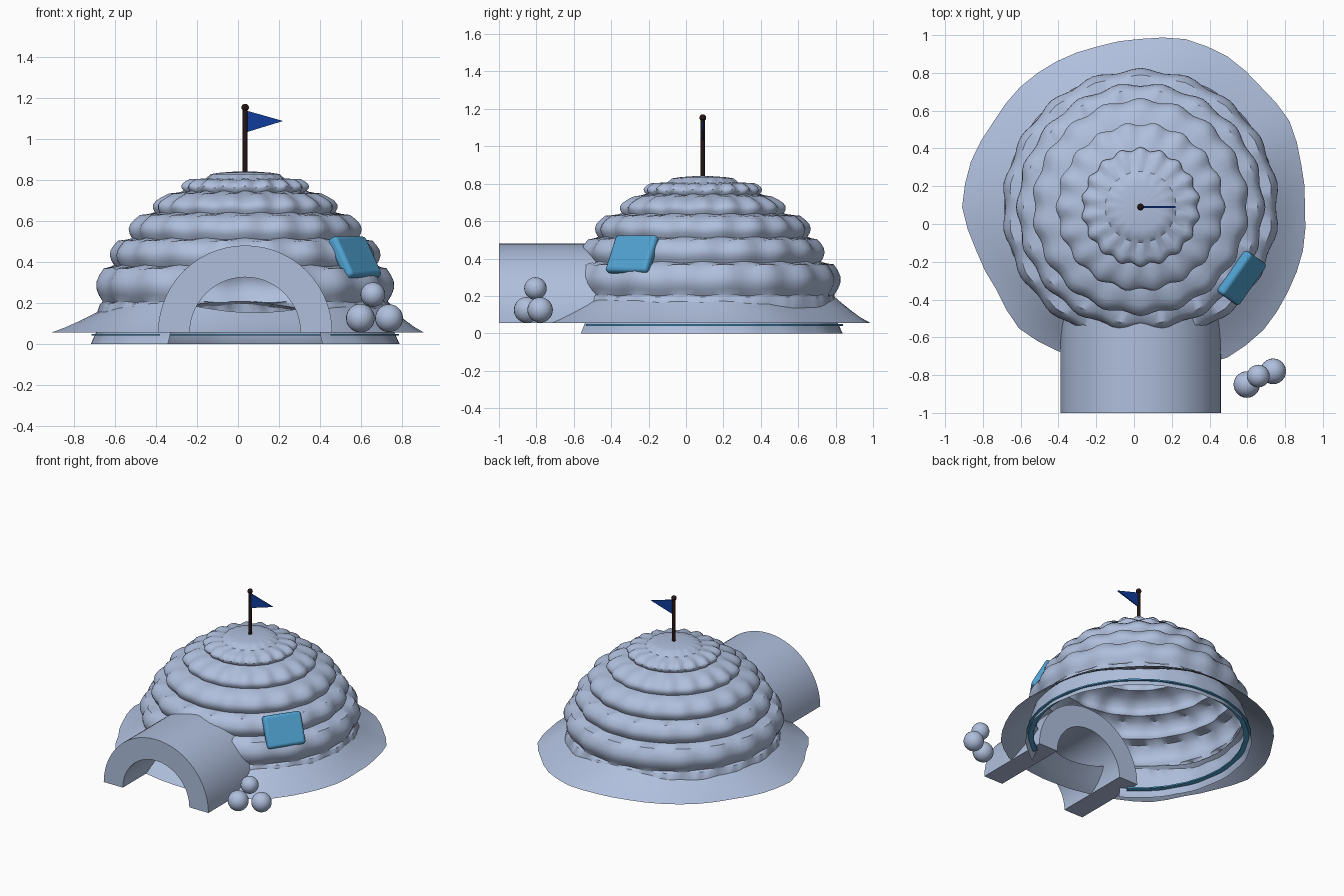
import bpy, bmesh, math
from mathutils import Vector

cube = bpy.data.objects.get("Cube")
if cube:
    bpy.data.objects.remove(cube, do_unlink=True)

CX, CY = 0.035, 0.09      # dome axis
BASE_Z = 0.055            # level of the snow bank's edge


def material(name, rgb):
    m = bpy.data.materials.new(name)
    m.use_nodes = True
    m.diffuse_color = (*rgb, 1)
    m.node_tree.nodes["Principled BSDF"].inputs["Base Color"].default_value = (*rgb, 1)
    return m


snow = material("snow", (0.43, 0.52, 0.72))
ice = material("ice_blue", (0.08, 0.36, 0.64))
wood = material("dark_wood", (0.018, 0.007, 0.007))
cloth = material("flag_blue", (0.005, 0.045, 0.33))


def finish(obj, name, mat, angle=None):
    obj.name = name
    obj.data.materials.clear()
    obj.data.materials.append(mat)
    if angle:
        bpy.ops.object.select_all(action='DESELECT')
        obj.select_set(True)
        bpy.context.view_layer.objects.active = obj
        bpy.ops.object.shade_smooth_by_angle(angle=math.radians(angle))
    return obj


def from_bmesh(bm, name, mat, angle=None):
    mesh = bpy.data.meshes.new(name)
    bm.to_mesh(mesh)
    bm.free()
    obj = bpy.data.objects.new(name, mesh)
    bpy.context.collection.objects.link(obj)
    return finish(obj, name, mat, angle)


def bridge(bm, rows, loop=False):
    """Skin consecutive closed rows of vertices with quads."""
    pairs = list(zip(rows, rows[1:])) + ([(rows[-1], rows[0])] if loop else [])
    for a, b in pairs:
        n = len(a)
        for i in range(n):
            j = (i + 1) % n
            bm.faces.new((a[i], a[j], b[j], b[i]))


def ring(bm, count, point):
    return [bm.verts.new(point(2 * math.pi * i / count)) for i in range(count)]


def ball(name, pos, r, mat):
    bpy.ops.mesh.primitive_uv_sphere_add(segments=24, ring_count=14, radius=r, location=pos)
    finish(bpy.context.object, name, mat, 60)


# Dome: stacked courses of bulging, lobed snow blocks
SEGS, LOBES = 108, 18
profile = [(0.75, 0, 0), (0.725, BASE_Z, 0), (0.73, 0.12, 0), (0.705, 0.195, 0)]
courses = [  # bottom z, top z, bottom radius, top radius, bulge
    (0.205, 0.365, 0.695, 0.690, 0.035),
    (0.380, 0.500, 0.630, 0.610, 0.030),
    (0.512, 0.625, 0.550, 0.510, 0.035),
    (0.638, 0.730, 0.430, 0.360, 0.040),
    (0.742, 0.800, 0.295, 0.265, 0.025),
]
for k, (z0, z1, r0, r1, bulge) in enumerate(courses):
    for s in range(6):
        t = s / 5
        profile.append((r0 + (r1 - r0) * t + bulge * math.sin(math.pi * t),
                        z0 + (z1 - z0) * t, k + 1))
profile += [(0.19, 0.806, 0), (0.165, 0.828, 0), (0.12, 0.835, 0), (0.05, 0.84, 0)]

bm = bmesh.new()
rows = []
for r, z, k in profile:
    amp = 0.01 if k else 0.003

    def dome_point(a, r=r, z=z, k=k, amp=amp):
        lobe = math.cos(LOBES * a + k * math.pi)
        rr = r + amp * lobe
        return (CX + rr * math.cos(a), CY + rr * math.sin(a), z + 0.4 * amp * lobe * (k > 0))
    rows.append(ring(bm, SEGS, dome_point))
bridge(bm, rows)
bm.faces.new(rows[-1])
# Doorway opening, its edge hidden inside the tunnel wall
opening = []
for f in bm.faces:
    c = f.calc_center_median()
    height = max(c.z - BASE_Z, 0)
    if c.y < -0.2 and math.hypot(c.x - CX, height) < 0.38:
        opening.append(f)
bmesh.ops.delete(bm, geom=opening, context='FACES')
from_bmesh(bm, "snow_dome", snow, 40)

# Entrance tunnel: thick half-round arch
bm = bmesh.new()
ARC = 28
sections = []
for y in (-1.0, -0.43):
    loop = []
    for radius, steps in ((0.425, range(ARC + 1)), (0.27, range(ARC, -1, -1))):
        for i in steps:
            a = math.pi * i / ARC
            loop.append(bm.verts.new((CX + radius * math.cos(a), y,
                                      BASE_Z + radius * math.sin(a))))
    sections.append(loop)
bridge(bm, sections)
for loop in sections:
    n = len(loop)
    for i in range(ARC):
        bm.faces.new((loop[i], loop[i + 1], loop[n - 2 - i], loop[n - 1 - i]))
bmesh.ops.recalc_face_normals(bm, faces=bm.faces)
from_bmesh(bm, "entrance_tunnel", snow, 30)

# Snow bank: uneven skirt sloping down from the dome wall
reach = [0.87, 0.88, 0.91, 0.90, 0.92, 0.92, 0.89, 0.88, 0.89, 0.90, 0.90, 0.93,
         0.945, 0.90, 0.88, 0.91, 0.88, 0.86, 0.86, 0.88, 0.92, 0.92, 0.90, 0.89]


def bank_point(t):
    def point(a):
        u = a / (2 * math.pi) * len(reach)
        i = int(u) % len(reach)
        f = u - int(u)
        outer = reach[i] * (1 - f) + reach[(i + 1) % len(reach)] * f
        top = 0.18 + 0.018 * math.sin(3 * a + 2.6) + 0.012 * math.sin(5 * a)
        r = 0.69 + (outer - 0.69) * t
        return (CX + r * math.cos(a), CY + r * math.sin(a),
                BASE_Z + (top - BASE_Z) * (1 - t) ** 1.15)
    return point


bm = bmesh.new()
bridge(bm, [ring(bm, 48, bank_point(t)) for t in (1, 0.75, 0.5, 0.25, 0)])
from_bmesh(bm, "snow_bank", snow, 60)

# Thin ice ring under the bank, around the foot of the dome
bm = bmesh.new()
section = [(0.70, 0.040), (0.75, 0.040), (0.75, 0.049), (0.70, 0.049)]
bridge(bm, [ring(bm, 32, lambda a, r=r, z=z: (CX + r * math.cos(a), CY + r * math.sin(a), z))
            for r, z in section], loop=True)
# Leave the ring open across the entrance
gap = [f for f in bm.faces
       if f.calc_center_median().y < -0.3 and abs(f.calc_center_median().x - CX) < 0.36]
bmesh.ops.delete(bm, geom=gap, context='FACES')
from_bmesh(bm, "ice_ring", ice)

# Window: rounded ice slab leaning with the dome wall
bpy.ops.mesh.primitive_cube_add(size=1, location=(0.57, -0.285, 0.42))
window = bpy.context.object
window.scale = (0.058, 0.268, 0.222)
window.rotation_euler = (0, math.radians(-29), math.radians(-35))
bpy.ops.object.transform_apply(location=False, rotation=False, scale=True)
bevel = window.modifiers.new("rounded_edges", 'BEVEL')
bevel.width = 0.02
bevel.segments = 3
finish(window, "ice_window", ice, 40)

# Snowball pile
for i, (pos, r) in enumerate([((0.597, -0.85, 0.125), 0.07),
                              ((0.737, -0.78, 0.125), 0.068),
                              ((0.658, -0.805, 0.24), 0.06)]):
    ball(f"snowball_{i + 1}", pos, r, snow)

# Flagpole with ball finial
bpy.ops.mesh.primitive_cylinder_add(vertices=12, radius=0.012, depth=0.35,
                                    location=(CX, CY, 0.975))
finish(bpy.context.object, "flagpole", wood, 40)
ball("flagpole_finial", (CX, CY, 1.153), 0.018, wood)

# Pennant
bm = bmesh.new()
tri = [bm.verts.new((x, CY - 0.004, z)) for x, z in ((0.04, 1.032), (0.22, 1.087), (0.04, 1.138))]
face = bm.faces.new(tri)
side = bmesh.ops.extrude_face_region(bm, geom=[face])["geom"]
bmesh.ops.translate(bm, vec=Vector((0, 0.008, 0)),
                    verts=[g for g in side if isinstance(g, bmesh.types.BMVert)])
bmesh.ops.recalc_face_normals(bm, faces=bm.faces)
from_bmesh(bm, "pennant", cloth)
